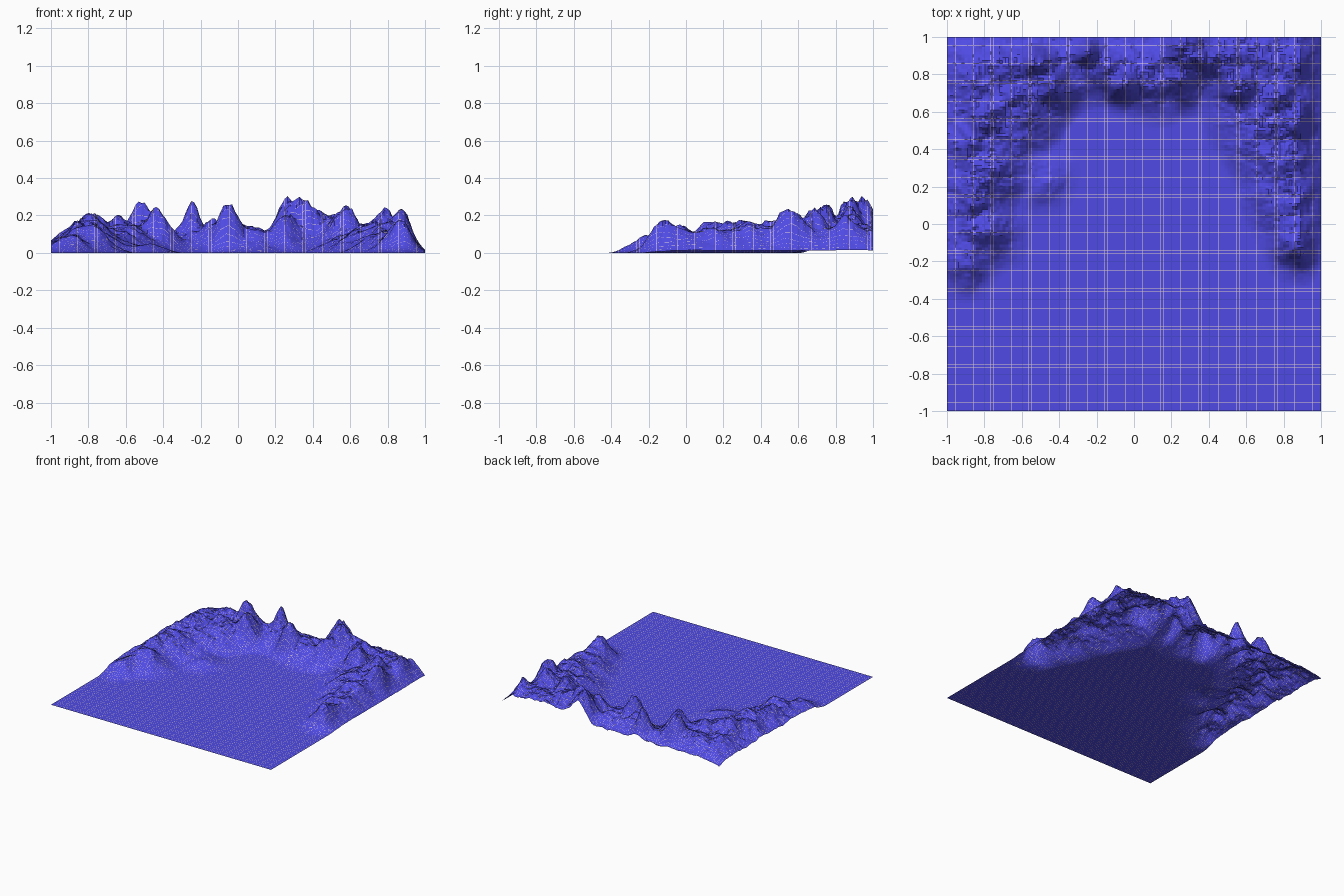
import bpy, bmesh, math
from mathutils import Vector, noise

CELLS = 128      # grid cells per side
LINE = 0.0004    # half width of the pale grid lines

# Hills: x, y, height, radius
HILLS = [
    # left arm
    (-0.93, -0.20, .11, .12), (-0.80, -0.04, .14, .13), (-0.88, 0.14, .14, .13),
    (-0.78, 0.28, .14, .13), (-0.90, 0.42, .13, .14), (-0.50, 0.24, .05, .13),
    (-0.78, 0.56, .21, .11), (-0.62, 0.66, .16, .12), (-0.88, 0.76, .12, .14),
    # back range
    (-0.68, 0.84, .14, .12), (-0.51, 0.86, .24, .10), (-0.43, 0.73, .22, .10),
    (-0.25, 0.93, .27, .075), (-0.05, 0.75, .25, .085), (-0.14, 0.84, .15, .10),
    (0.08, 0.76, .12, .13), (0.28, 0.93, .28, .11), (0.37, 0.88, .22, .09),
    (0.26, 0.78, .17, .11), (0.48, 0.88, .19, .12), (0.57, 0.74, .26, .09),
    (0.66, 0.92, .13, .13),
    # right arm
    (0.78, 0.68, .24, .09), (0.88, 0.55, .22, .10), (0.86, 0.86, .16, .12),
    (0.70, 0.52, .13, .13), (0.84, 0.34, .12, .13), (0.86, 0.12, .08, .14),
    (0.89, -0.12, .165, .11),
]


def smooth(t):
    t = max(0.0, min(1.0, t))
    return t * t * (3 - 2 * t)


def base(x, y):
    # horseshoe of foothills around the open plain
    left = min(-x - 0.62 + 0.6 * y, y + 0.42)
    right = min(x - 0.57 + 0.45 * y, y + 0.30)
    return 0.115 * smooth(max(left, right, y - 0.58) / 0.32)


def height(x, y):
    # warp the position a little so the hills lose their round outline
    warp = noise.noise_vector(Vector((x * 6, y * 6, 2.0))) * 0.025
    px, py = x + warp.x, y + warp.y
    total = base(px, py) ** 2.5
    for hx, hy, h, r in HILLS:
        d = ((px - hx) ** 2 + (py - hy) ** 2) / (r * r)
        if d < 7:
            total += (h * math.exp(-d)) ** 2.5
    z = total ** 0.4
    rough = noise.fractal(Vector((x * 10, y * 10, 5.0)), 0.6, 2.1, 4)
    z *= 1 + 0.19 * rough
    # outer edges drop away left, right and along the back's left part
    z *= min(1.0, 0.14 + (1 - x) / 0.13) * min(1.0, 0.5 + (1 + x) / 0.3)
    z *= 1 - 0.45 * smooth((y - 0.88) / 0.12) * smooth((0.25 - x) / 0.12)
    return max(0.0, z - 0.003)


def material(name, colour):
    m = bpy.data.materials.new(name)
    m.diffuse_color = colour
    return m


# Terrain sheet
bm = bmesh.new()
bmesh.ops.create_grid(bm, x_segments=CELLS, y_segments=CELLS, size=1.0)

# Pale grid lines: a thin frame around every cell
frame = bmesh.ops.inset_individual(bm, faces=bm.faces[:], thickness=LINE)
for f in frame["faces"]:
    f.material_index = 1

# Raise the mountains
for v in bm.verts:
    v.co.z = height(v.co.x, v.co.y)

mesh = bpy.data.meshes.new("mountain_terrain")
bm.to_mesh(mesh)
bm.free()
mesh.materials.append(material("blue_ground", (0.08, 0.07, 0.78, 1)))
mesh.materials.append(material("pale_lines", (0.85, 0.7, 0.65, 1)))
terrain = bpy.data.objects.new("mountain_terrain", mesh)
bpy.context.collection.objects.link(terrain)
